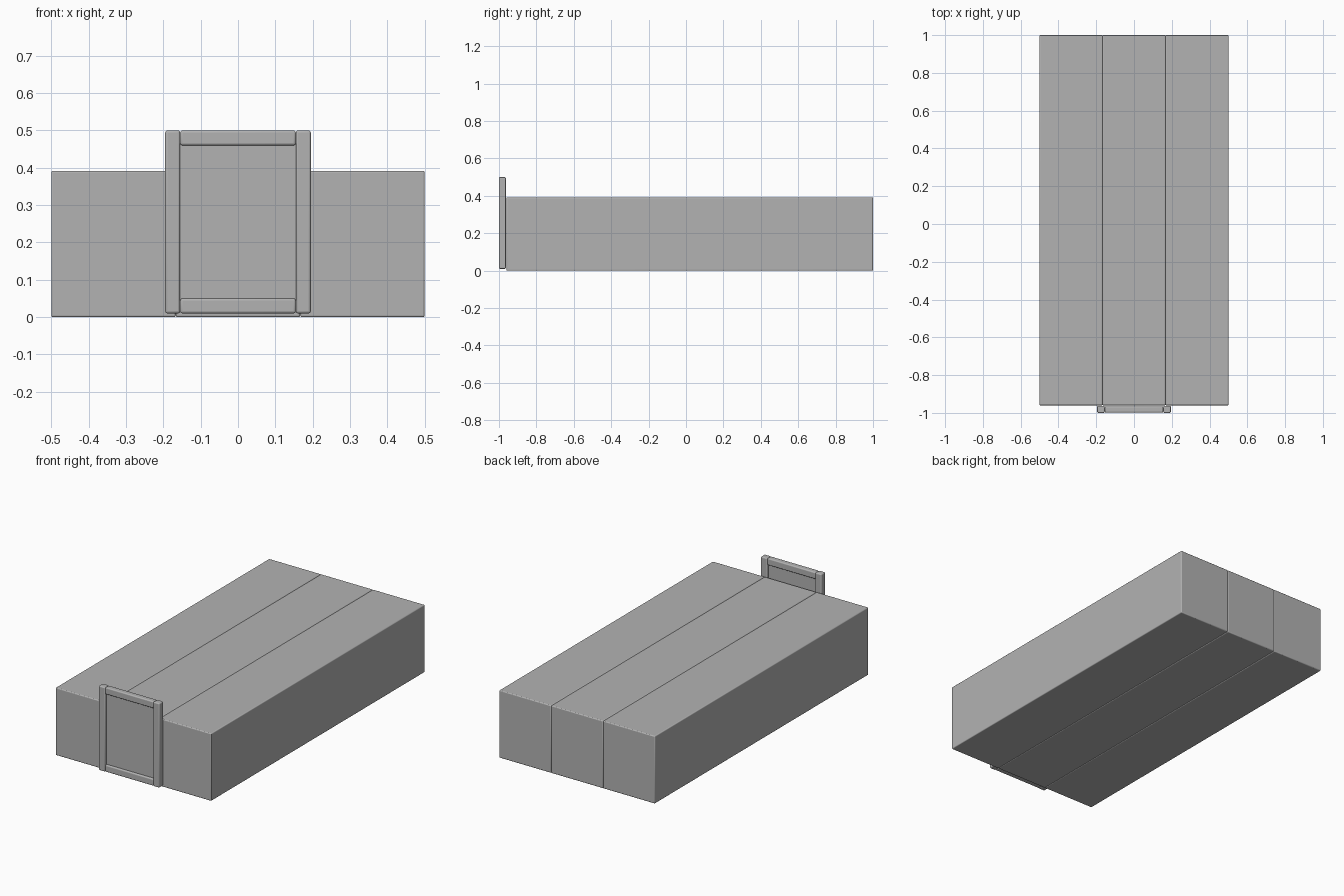
import bpy

if "Cube" in bpy.data.objects:
    bpy.data.objects.remove(bpy.data.objects["Cube"], do_unlink=True)

# Single plain grey
grey = bpy.data.materials.new("plain grey")
grey.use_nodes = True
colour = (0.45, 0.45, 0.45, 1)
grey.diffuse_color = colour
grey.node_tree.nodes["Principled BSDF"].inputs["Base Color"].default_value = colour


def box(name, low, high, bevel=0.0, segments=3):
    """Box between two corners, with softly rounded edges."""
    bpy.ops.mesh.primitive_cube_add(
        size=1, location=[(a + b) / 2 for a, b in zip(low, high)])
    obj = bpy.context.object
    obj.name = name
    obj.scale = [b - a for a, b in zip(low, high)]
    bpy.ops.object.transform_apply(location=False, rotation=False, scale=True)
    obj.data.materials.append(grey)
    if bevel:
        mod = obj.modifiers.new("rounded edges", "BEVEL")
        mod.width = bevel
        mod.segments = segments
        bpy.ops.object.shade_smooth_by_angle()
    return obj


# Three long blocks side by side
WIDTH = 1 / 3
for i, name in enumerate(("right_block", "middle_block", "left_block")):
    x = -0.5 + i * WIDTH
    box(name, (x, -0.96, 0), (x + WIDTH, 1, 0.392), 0.005)

# Upright frame posts at the front
for side, name in ((-1, "right_post"), (1, "left_post")):
    x = side * 0.175
    box(name, (x - 0.02, -1, 0.01), (x + 0.02, -0.963, 0.5), 0.006)

# Rails between the posts
for z, name in ((0.01, "bottom_rail"), (0.46, "top_rail")):
    box(name, (-0.155, -0.998, z), (0.155, -0.965, z + 0.04), 0.006)

# Thin panel recessed in the frame
box("frame_panel", (-0.16, -0.986, 0.04), (0.16, -0.976, 0.47))
